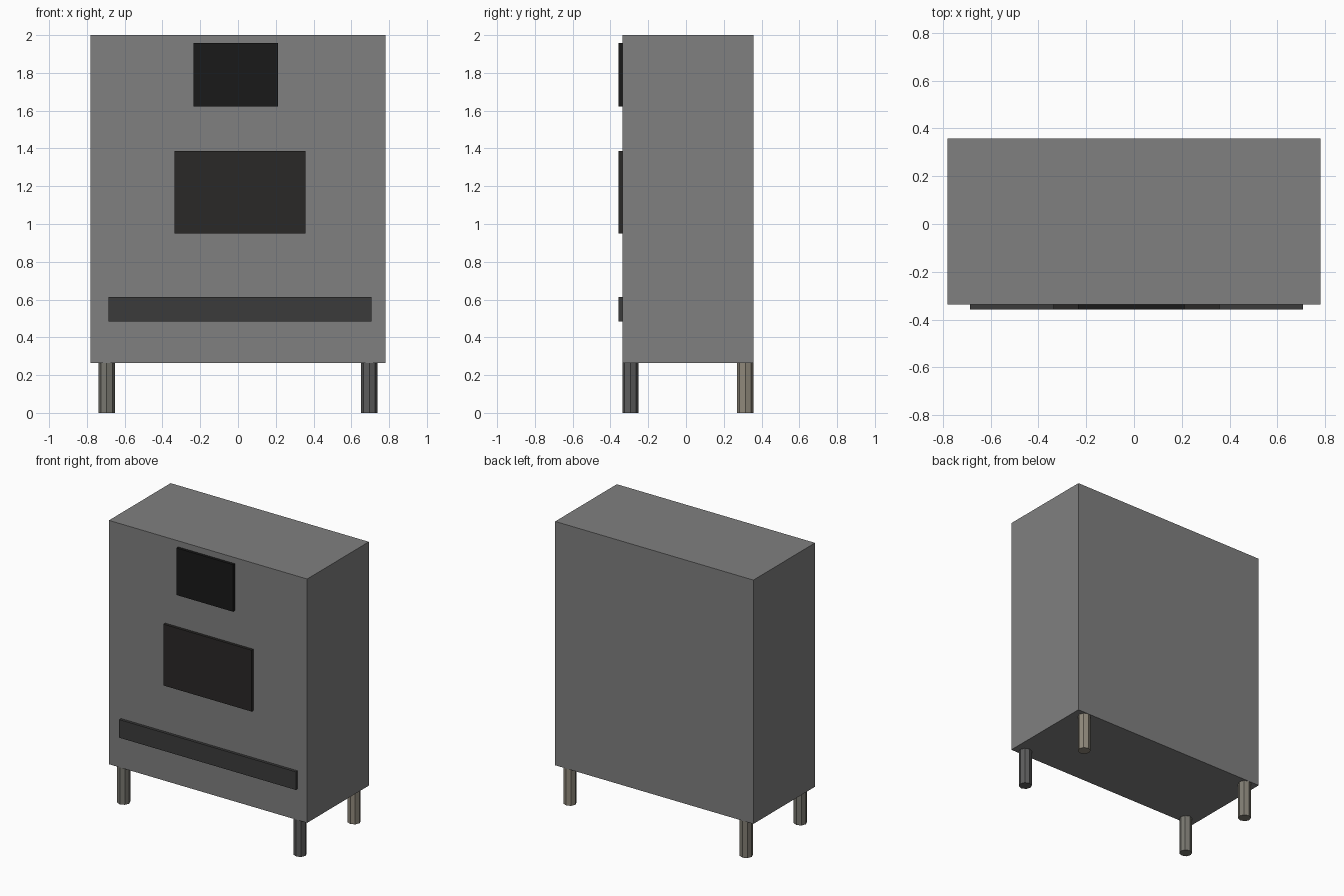
import bpy

if "Cube" in bpy.data.objects:
    bpy.data.objects.remove(bpy.data.objects["Cube"])


def paint(obj, name, color):
    mat = bpy.data.materials.new(name)
    mat.diffuse_color = (*color, 1)
    mat.use_nodes = True
    mat.node_tree.nodes["Principled BSDF"].inputs["Base Color"].default_value = mat.diffuse_color
    obj.data.materials.append(mat)


def box(name, x, y, z, color):
    """Box spanning the given (min, max) ranges."""
    spans = (x, y, z)
    bpy.ops.mesh.primitive_cube_add(size=1, location=[(a + b) / 2 for a, b in spans])
    obj = bpy.context.object
    obj.name = name
    obj.scale = [b - a for a, b in spans]
    bpy.ops.object.transform_apply(location=False, rotation=False, scale=True)
    paint(obj, name + "_color", color)
    return obj


BACK, FRONT, PANEL_FRONT = 0.357, -0.337, -0.357
BOTTOM, TOP = 0.263, 2.0

# Cabinet body
box("cabinet_body", (-0.781, 0.781), (FRONT, BACK), (BOTTOM, TOP), (0.215, 0.215, 0.215))

# Raised front panels, set slightly into the body
depth = (PANEL_FRONT, FRONT + 0.005)
box("upper_panel", (-0.235, 0.211), depth, (1.622, 1.957), (0.010, 0.010, 0.010))
box("middle_panel", (-0.337, 0.358), depth, (0.950, 1.387), (0.023, 0.021, 0.020))
box("lower_panel", (-0.686, 0.706), depth, (0.485, 0.614), (0.044, 0.044, 0.044))

# Octagonal legs, each a slightly different metal tone
R = 0.043
legs = (
    ("front_left_leg", -0.695, FRONT + R, (0.19, 0.185, 0.16)),
    ("front_right_leg", 0.695, FRONT + R, (0.11, 0.11, 0.11)),
    ("back_left_leg", -0.695, BACK - R, (0.22, 0.205, 0.17)),
    ("back_right_leg", 0.695, BACK - R, (0.28, 0.25, 0.20)),
)
for name, x, y, color in legs:
    bpy.ops.mesh.primitive_cylinder_add(
        vertices=8, radius=R, depth=BOTTOM, location=(x, y, BOTTOM / 2))
    leg = bpy.context.object
    leg.name = name
    paint(leg, name + "_color", color)
